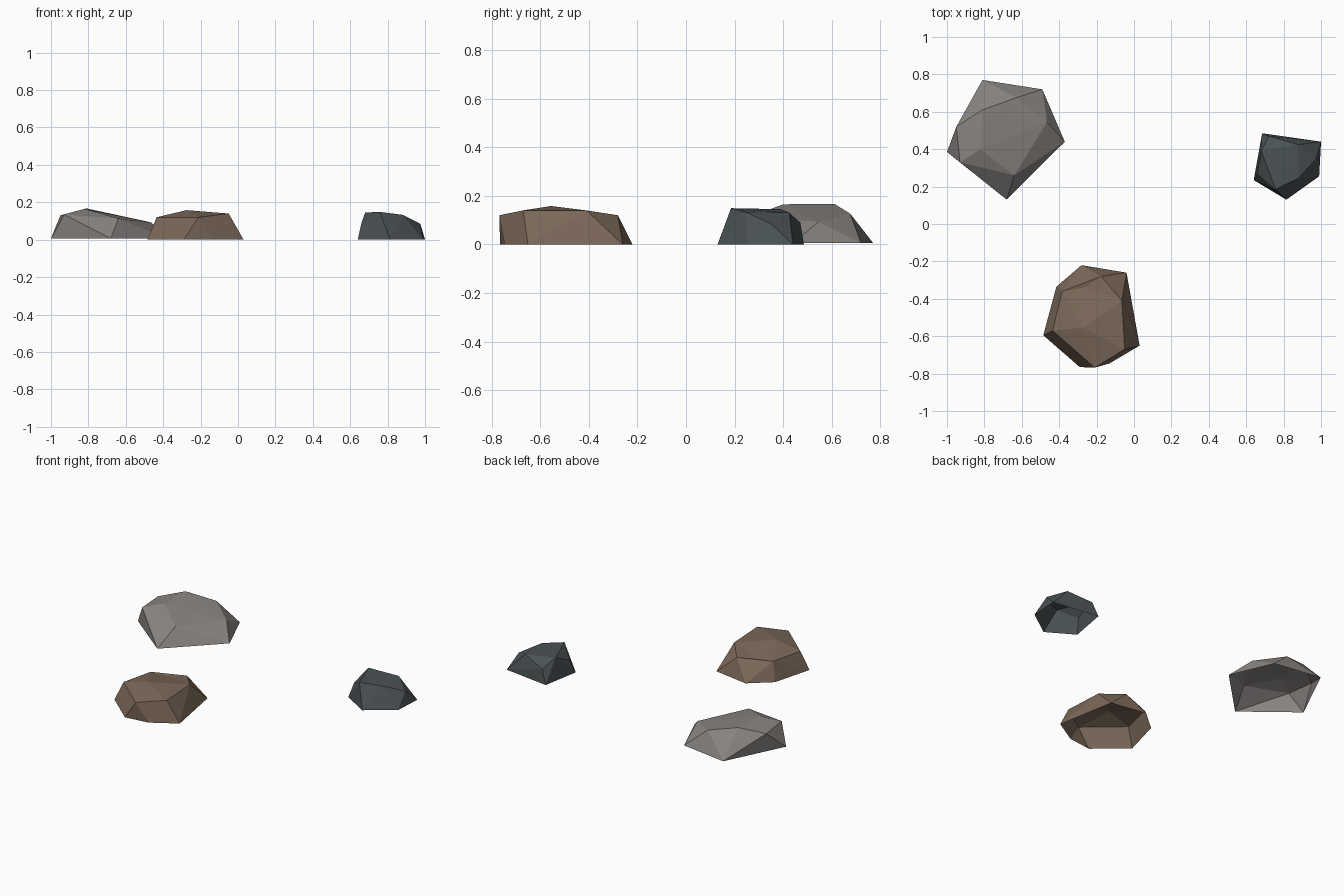
import bpy, bmesh
from mathutils import Vector

if "Cube" in bpy.data.objects:
    bpy.data.objects.remove(bpy.data.objects["Cube"])


def material(name, rgb):
    m = bpy.data.materials.new(name)
    m.diffuse_color = (*rgb, 1)
    m.use_nodes = True
    m.node_tree.nodes["Principled BSDF"].inputs["Base Color"].default_value = m.diffuse_color
    return m


def rock(name, mat, base_z, base, upper, dent=None):
    """Faceted shell wrapped around a base outline and upper corners, open below."""
    bm = bmesh.new()
    for x, y in base:
        bm.verts.new((x, y, base_z))
    for p in upper:
        bm.verts.new(p)
    bmesh.ops.convex_hull(bm, input=bm.verts[:])
    # remove the underside and loose corners
    under = [f for f in bm.faces if all(v.co.z < base_z + 0.01 for v in f.verts)]
    bmesh.ops.delete(bm, geom=under, context='FACES')
    loose = [v for v in bm.verts if not v.link_faces]
    bmesh.ops.delete(bm, geom=loose, context='VERTS')
    # push one corner inward for a small hollow
    if dent:
        v = min(bm.verts, key=lambda v: (v.co - Vector(dent)).length)
        v.co = dent
    bmesh.ops.recalc_face_normals(bm, faces=bm.faces[:])
    if sum(f.normal.z * f.calc_area() for f in bm.faces) < 0:
        bmesh.ops.reverse_faces(bm, faces=bm.faces[:])
    me = bpy.data.meshes.new(name)
    bm.to_mesh(me)
    bm.free()
    me.materials.append(mat)
    ob = bpy.data.objects.new(name, me)
    bpy.context.collection.objects.link(ob)
    origin = Vector((sum(p[0] for p in base), sum(p[1] for p in base), 0)) / len(base)
    for v in me.vertices:
        v.co -= origin
    ob.location = origin


# large grey rock, back left
rock("large_grey_rock", material("grey stone", (0.25, 0.23, 0.22)), 0.006,
     [(-.81, .77), (-.49, .72), (-.37, .44), (-.68, .13), (-1, .385)],
     [(-.95, .52, .13), (-.81, .61, .167), (-.82, .40, .165), (-.63, .675, .127),
      (-.465, .545, .093), (-.64, .26, .113), (-.93, .33, .135)])

# brown rock, front
rock("brown_rock", material("brown stone", (0.20, 0.14, 0.10)), 0,
     [(-.28, -.22), (-.04, -.26), (.03, -.65), (-.13, -.745), (-.29, -.765),
      (-.485, -.595), (-.415, -.335)],
     [(-.265, -.34, .132), (-.385, -.36, .12), (-.175, -.28, .12), (-.065, -.41, .14),
      (-.05, -.67, .14), (-.21, -.768, .12), (-.435, -.57, .12), (-.275, -.555, .158)],
     dent=(-.265, -.34, .115))

# small dark rock, right
rock("small_dark_rock", material("dark slate stone", (0.07, 0.085, 0.09)), 0,
     [(.685, .485), (1, .44), (.99, .255), (.815, .13), (.64, .235)],
     [(.757, .185, .149), (.68, .39, .145), (.88, .245, .133), (.975, .35, .085),
      (.875, .425, .13), (.72, .47, .09), (.66, .27, .09)])
